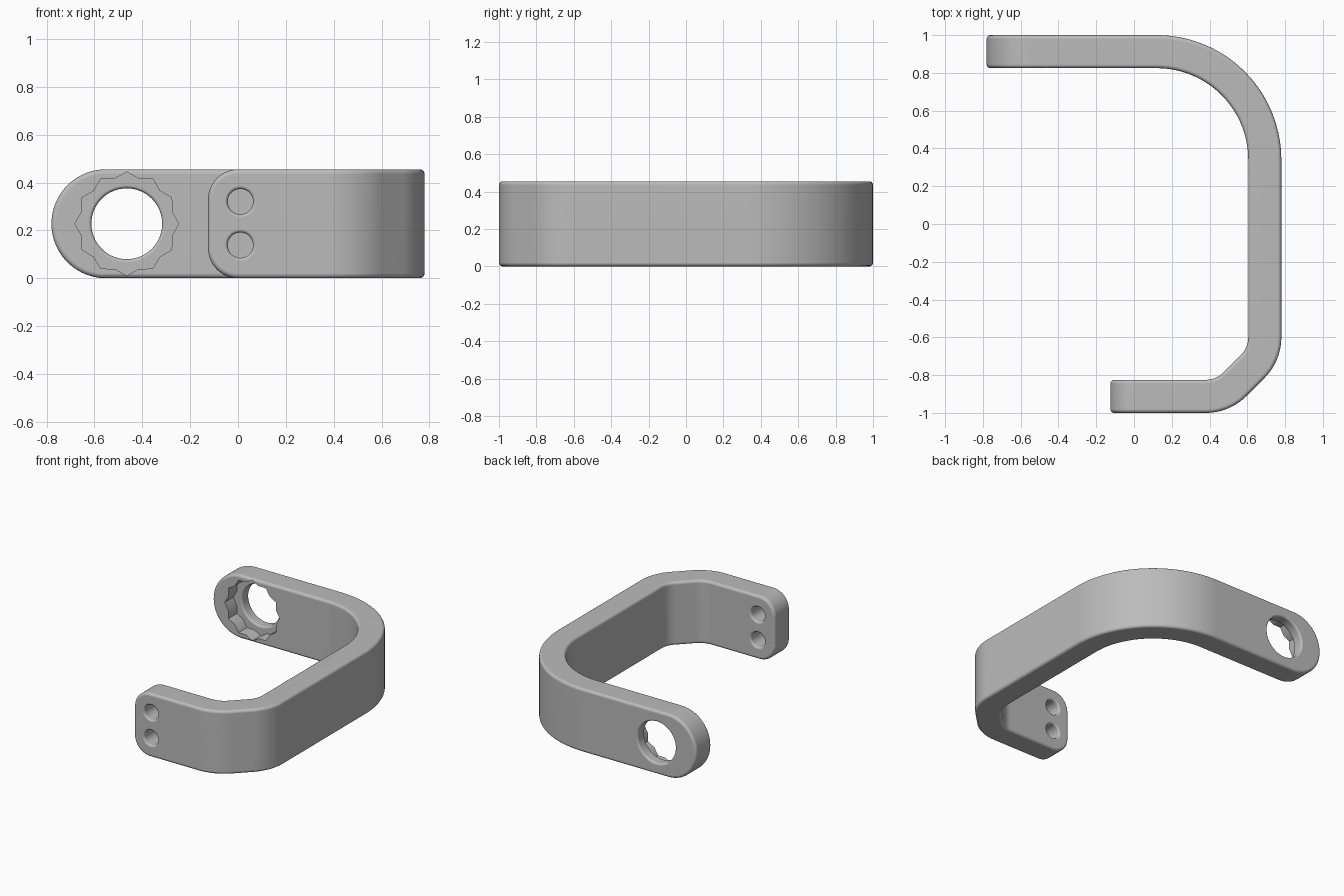
import bpy, bmesh
from math import sin, cos, pi, radians

cube = bpy.data.objects.get("Cube")
if cube:
    bpy.data.objects.remove(cube, do_unlink=True)

HALF = 0.2275          # half the strap height
THICK = 0.175          # strap thickness
STEPS = 24

steel = bpy.data.materials.new("satin grey")
steel.use_nodes = True
GREY = (0.5, 0.5, 0.5, 1)
steel.diffuse_color = GREY
steel.node_tree.nodes["Principled BSDF"].inputs["Base Color"].default_value = GREY


def make_object(name, bm):
    bmesh.ops.recalc_face_normals(bm, faces=bm.faces[:])
    mesh = bpy.data.meshes.new(name)
    bm.to_mesh(mesh)
    bm.free()
    mesh.materials.append(steel)
    obj = bpy.data.objects.new(name, mesh)
    bpy.context.collection.objects.link(obj)
    return obj


def loft(name, rings, closed_ends=True):
    """Skin a list of equally long point rings."""
    bm = bmesh.new()
    rows = [[bm.verts.new(p) for p in ring] for ring in rings]
    n = len(rows[0])
    for a, b in zip(rows, rows[1:]):
        for i in range(n):
            j = (i + 1) % n
            bm.faces.new((a[i], a[j], b[j], b[i]))
    if closed_ends:
        bm.faces.new(rows[0])
        bm.faces.new(rows[-1])
    return bm


def nose(x0, r, y_out, y_in):
    """Stations of an arm end whose corners are rounded by r in height."""
    out = []
    for i in range(STEPS + 1):
        t = pi / 2 * i / STEPS
        out.append((x0 + r * (1 - cos(t)), y_out, x0 + r * (1 - cos(t)), y_in,
                    HALF - r + r * sin(t)))
    return out


def bend(cx, cy, r_in, start, end, steps):
    """Stations of a bend in plan."""
    out = []
    for i in range(steps + 1):
        t = radians(start + (end - start) * i / steps)
        r_out = r_in + THICK
        out.append((cx + r_out * cos(t), cy + r_out * sin(t),
                    cx + r_in * cos(t), cy + r_in * sin(t), HALF))
    return out


# Strap: round back arm, large bend, side, two-step bend, short front arm
stations = nose(-0.78, HALF, 1, 1 - THICK)
stations += bend(0.12, 0.34, 0.485, 90, 0, 28)
stations += bend(0.475, -0.6, 0.13, 0, -45, 12)
stations += bend(0.38, -0.695, 0.13, -45, -90, 12)
stations += reversed(nose(-0.125, 0.125, -1, THICK - 1))

bm = loft("strap", [[(xo, yo, HALF + h), (xi, yi, HALF + h),
                     (xi, yi, HALF - h), (xo, yo, HALF - h)]
                    for xo, yo, xi, yi, h in stations])
bmesh.ops.remove_doubles(bm, verts=bm.verts[:], dist=0.0001)
bmesh.ops.dissolve_degenerate(bm, edges=bm.edges[:], dist=0.0001)
bmesh.ops.recalc_face_normals(bm, faces=bm.faces[:])
bmesh.ops.dissolve_limit(bm, angle_limit=radians(0.5),
                         verts=bm.verts[:], edges=bm.edges[:])
strap = make_object("strap_bracket", bm)
bevel = strap.modifiers.new("rounded_edges", "BEVEL")
bevel.width = 0.02
bevel.segments = 4
bevel.limit_method = "ANGLE"
bevel.angle_limit = radians(40)

cutters = []


def cut(name, rings):
    cutter = make_object(name, loft(name, rings))
    cutter.hide_render = True
    mod = strap.modifiers.new(name, "BOOLEAN")
    mod.object = cutter
    mod.operation = "DIFFERENCE"
    mod.solver = "EXACT"
    cutters.append(cutter)


def ring(x, z, y, radii):
    n = len(radii)
    return [(x + r * sin(2 * pi * i / n), y, z + r * cos(2 * pi * i / n))
            for i, r in enumerate(radii)]


def round_hole(name, x, z, r, y0, y1, sides, fillet=0.014):
    """Through hole along y with rounded rims at y0 and y1."""
    quarter = [pi / 2 * i / 4 for i in range(5)]
    lip = [(r + fillet * (1 - sin(t)), fillet * (1 - cos(t))) for t in quarter]
    profile = [(r + fillet, y0 - 0.03)]
    profile += [(a, y0 + b) for a, b in lip]
    profile += [(a, y1 - b) for a, b in reversed(lip)]
    profile += [(r + fillet, y1 + 0.03)]
    cut(name, [ring(x, z, y, [a] * sides) for a, y in profile])


# Twelve-point socket in the inner face of the back arm, then its bore
star = [0.217, 0.195] * 12
FLOOR = 0.92
cut("star_socket", [ring(-0.465, HALF, y, star) for y in (0.78, FLOOR)])
round_hole("bore", -0.465, HALF, 0.148, FLOOR, 1, 64)

# Two screw holes in the front arm
for label, z in (("upper", 0.32), ("lower", 0.138)):
    round_hole(label + "_screw_hole", 0.01, z, 0.053, -1, THICK - 1, 40)

# Apply the cuts, smooth the shading and drop the cutters
bpy.ops.object.select_all(action="DESELECT")
strap.select_set(True)
bpy.context.view_layer.objects.active = strap
bpy.ops.object.convert(target="MESH")
for cutter in cutters:
    bpy.data.objects.remove(cutter, do_unlink=True)
bpy.ops.object.shade_smooth_by_angle(angle=radians(30))
normals = strap.modifiers.new("even_normals", "WEIGHTED_NORMAL")
normals.keep_sharp = True
